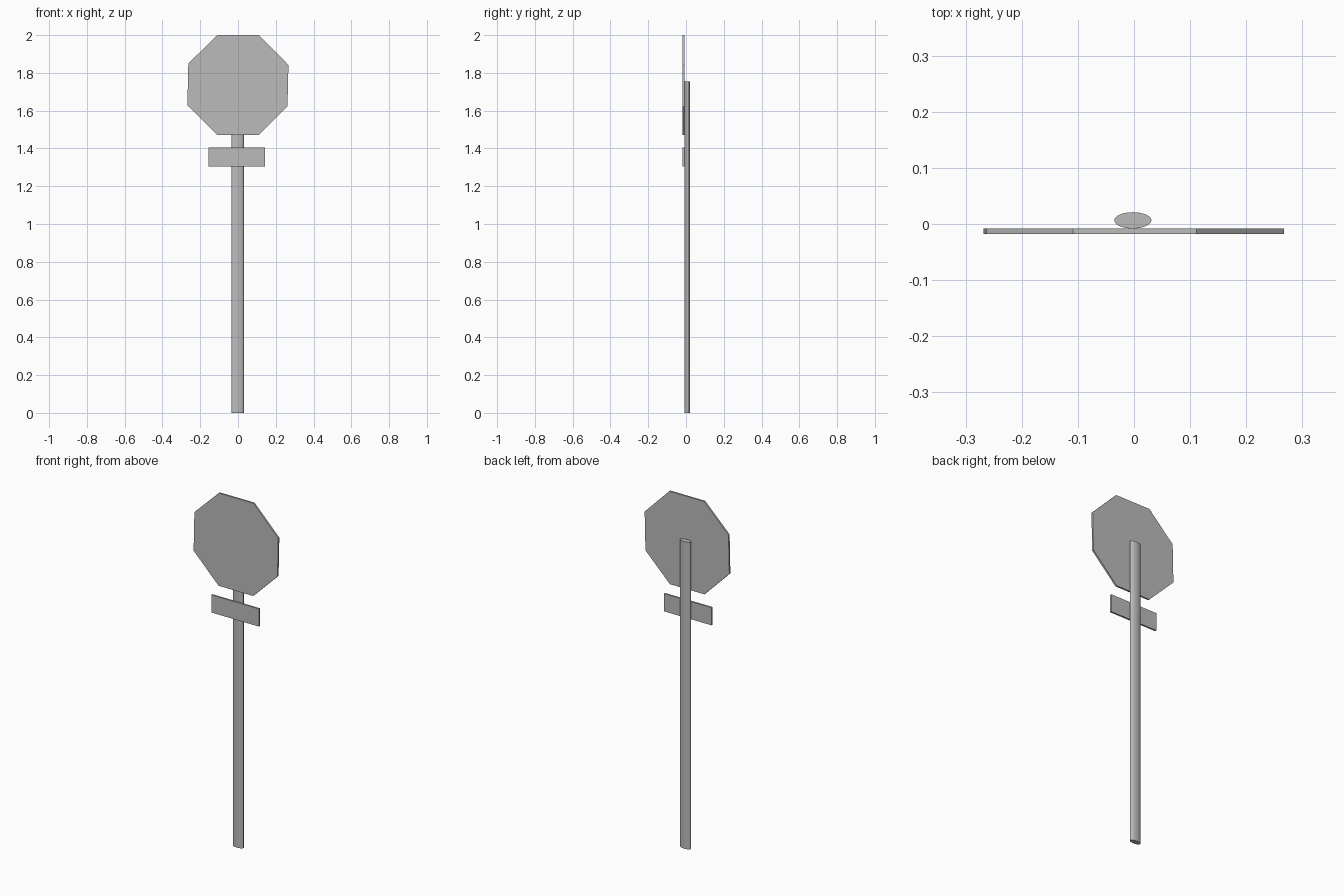
import bpy
import bmesh
import math

cube = bpy.data.objects.get("Cube")
if cube:
    bpy.data.objects.remove(cube, do_unlink=True)

# Single plain metal colour
metal = bpy.data.materials.new("grey metal")
metal.use_nodes = True
grey = (0.5, 0.5, 0.5, 1)
metal.diffuse_color = grey
metal.node_tree.nodes["Principled BSDF"].inputs["Base Color"].default_value = grey


def extrude_profile(name, points, offset):
    """Fill a closed outline and extrude it by the offset vector."""
    bm = bmesh.new()
    face = bm.faces.new([bm.verts.new(p) for p in points])
    result = bmesh.ops.extrude_face_region(bm, geom=[face], use_keep_orig=True)
    moved = [v for v in result["geom"] if isinstance(v, bmesh.types.BMVert)]
    bmesh.ops.translate(bm, verts=moved, vec=offset)
    bmesh.ops.recalc_face_normals(bm, faces=bm.faces)
    mesh = bpy.data.meshes.new(name)
    bm.to_mesh(mesh)
    bm.free()
    mesh.materials.append(metal)
    obj = bpy.data.objects.new(name, mesh)
    bpy.context.collection.objects.link(obj)
    return obj


FRONT, THICK = -0.018, 0.01


def plate(name, outline):
    return extrude_profile(name, [(x, FRONT, z) for x, z in outline], (0, THICK, 0))


# Eight-sided sign panel, slightly uneven
plate("sign_panel", [(-0.109, 2.0), (0.111, 2.0), (0.267, 1.842), (0.262, 1.622),
                     (0.108, 1.47), (-0.11, 1.47), (-0.268, 1.628), (-0.263, 1.85)])

# Small rectangular plate below
plate("lower_plate", [(-0.155, 1.305), (0.144, 1.305), (0.144, 1.406), (-0.155, 1.406)])

# Oval post behind the panels
SIDES = 32
angles = [2 * math.pi * i / SIDES for i in range(SIDES)]
oval = [(-0.002 + 0.033 * math.cos(a), 0.0065 + 0.0145 * math.sin(a), 0) for a in angles]
post = extrude_profile("post", oval, (0, 0, 1.754))
bpy.ops.object.select_all(action="DESELECT")
post.select_set(True)
bpy.context.view_layer.objects.active = post
bpy.ops.object.shade_smooth_by_angle(angle=math.radians(40))
